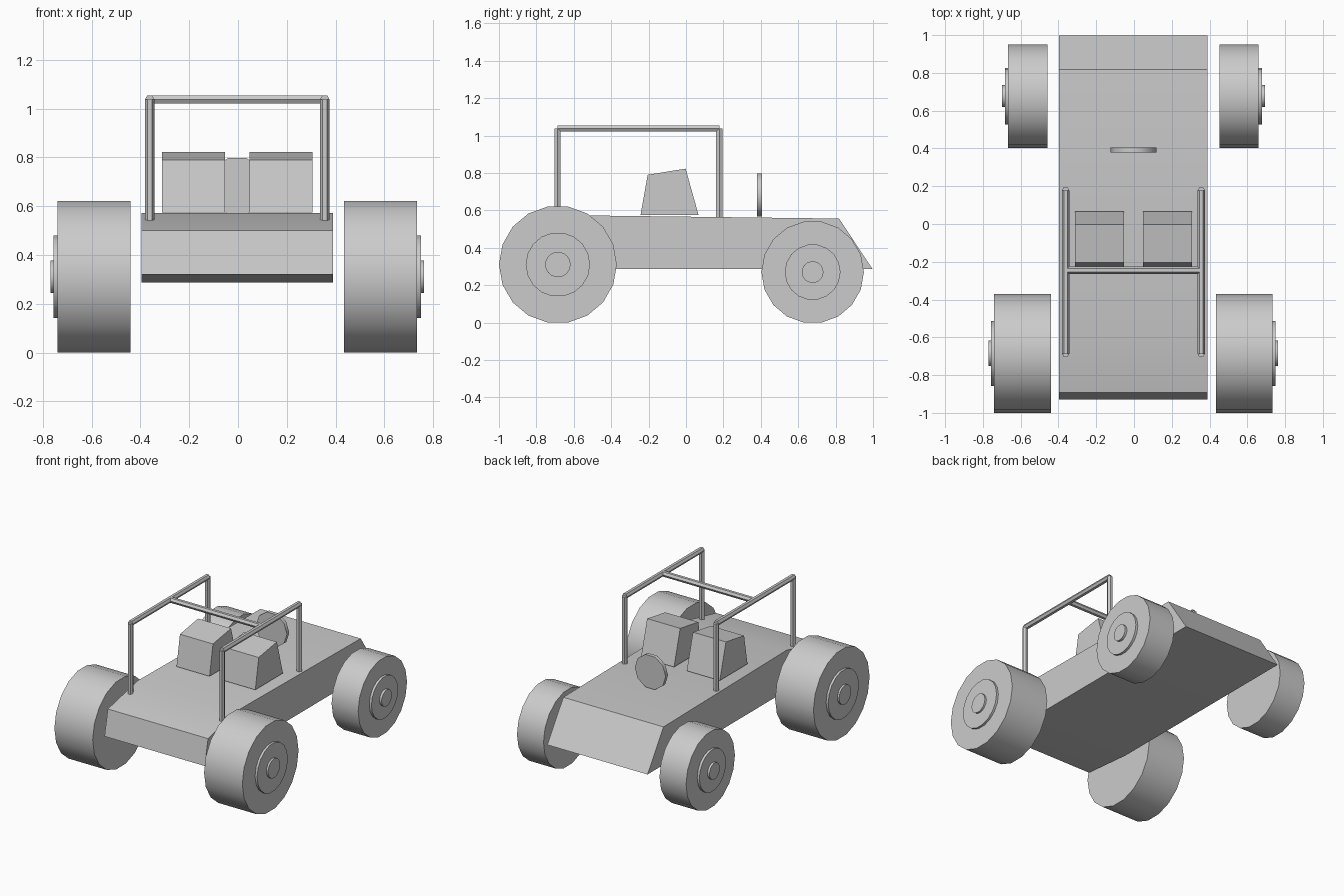
import bpy, bmesh, math
from mathutils import Matrix, Vector

if "Cube" in bpy.data.objects:
    bpy.data.objects.remove(bpy.data.objects["Cube"])

CX = -0.003  # centre line of the vehicle

grey = bpy.data.materials.new("plain_grey")
grey.diffuse_color = (0.6, 0.6, 0.6, 1)
grey.use_nodes = True
grey.node_tree.nodes["Principled BSDF"].inputs["Base Color"].default_value = grey.diffuse_color


def finish(name, bm, smooth=None):
    bmesh.ops.recalc_face_normals(bm, faces=bm.faces)
    me = bpy.data.meshes.new(name)
    bm.to_mesh(me)
    bm.free()
    me.materials.append(grey)
    ob = bpy.data.objects.new(name, me)
    bpy.context.collection.objects.link(ob)
    if smooth:
        bpy.ops.object.select_all(action='DESELECT')
        ob.select_set(True)
        bpy.context.view_layer.objects.active = ob
        bpy.ops.object.shade_smooth_by_angle(angle=math.radians(smooth))
    return ob


def prism(name, profile, x0, x1, smooth=None):
    """Side profile of (y, z) points extruded from x0 to x1."""
    bm = bmesh.new()
    face = bm.faces.new([bm.verts.new((x0, y, z)) for y, z in profile])
    new = bmesh.ops.extrude_face_region(bm, geom=[face])["geom"]
    verts = [v for v in new if isinstance(v, bmesh.types.BMVert)]
    bmesh.ops.translate(bm, verts=verts, vec=(x1 - x0, 0, 0))
    return finish(name, bm, smooth)


def ring(y, z, r, n):
    """Regular polygon with a corner pointing along y."""
    return [(y + r * math.cos(2 * math.pi * i / n), z + r * math.sin(2 * math.pi * i / n))
            for i in range(n)]


def tube(name, a, b, r=0.0195):
    """Six-sided bar between two points."""
    a, b = Vector(a), Vector(b)
    d = (b - a).normalized()
    u = Vector((0, 1, 0)) if abs(d.x) > 0.5 else Vector((1, 0, 0))
    w = d.cross(u)
    bm = bmesh.new()
    ends = [[bm.verts.new(p + r * (u * math.cos(i * math.pi / 3) + w * math.sin(i * math.pi / 3)))
             for i in range(6)] for p in (a, b)]
    for e in ends:
        bm.faces.new(e)
    for i in range(6):
        j = (i + 1) % 6
        bm.faces.new((ends[0][i], ends[0][j], ends[1][j], ends[1][i]))
    return finish(name, bm)


# wedge-shaped body
prism("body", [(-0.93, 0.32), (-0.56, 0.287), (0.997, 0.287), (0.818, 0.556),
               (-0.56, 0.573), (-0.893, 0.50)], CX - 0.393, CX + 0.393, 20)

# wheels: y, radius, inner and outer x, then disc and cap as (radius, outer x)
AXLES = {"front": (-0.685, 0.315, 0.437, 0.737, (0.172, 0.753), (0.068, 0.766)),
         "rear": (0.677, 0.274, 0.455, 0.663, (0.149, 0.68), (0.058, 0.696))}

for side, s in (("left", -1), ("right", 1)):
    for end, (y, r, xi, xo, disc, cap) in AXLES.items():
        z = r * math.cos(math.pi / 18)
        prism(f"{end}_{side}_tyre", ring(y, z, r, 18), CX + s * xi, CX + s * xo, 30)
        prism(f"{end}_{side}_disc", ring(y, z, disc[0], 18), CX + s * xo, CX + s * disc[1], 30)
        prism(f"{end}_{side}_hub_cap", ring(y, z, cap[0], 18), CX + s * disc[1], CX + s * cap[1], 30)

    # seats
    prism(f"{side}_seat", [(-0.243, 0.575), (0.067, 0.575), (-0.002, 0.823), (-0.205, 0.79)],
          CX + s * 0.05, CX + s * 0.309)

    # roll cage side frame
    x = CX + s * 0.359
    for end, y in (("front", -0.687), ("rear", 0.178)):
        tube(f"{side}_{end}_post", (x, y, 0.5), (x, y, 1.038))
    tube(f"{side}_rail", (x, -0.687, 1.038), (x, 0.178, 1.038))

# roll cage cross bar
tube("cross_bar", (CX - 0.359, -0.245, 1.038), (CX + 0.359, -0.245, 1.038))

# upright disc behind the seats
bm = bmesh.new()
bmesh.ops.create_cone(bm, cap_ends=True, segments=10, radius1=0.1215, radius2=0.1215, depth=0.026)
# corners point along x, leaving a flat edge on top
turn = Matrix.Rotation(math.pi / 2, 4, 'X') @ Matrix.Rotation(math.pi / 2, 4, 'Z')
bmesh.ops.transform(bm, matrix=Matrix.Translation((CX, 0.392, 0.682)) @ turn, verts=bm.verts)
finish("upright_disc", bm, 40)
